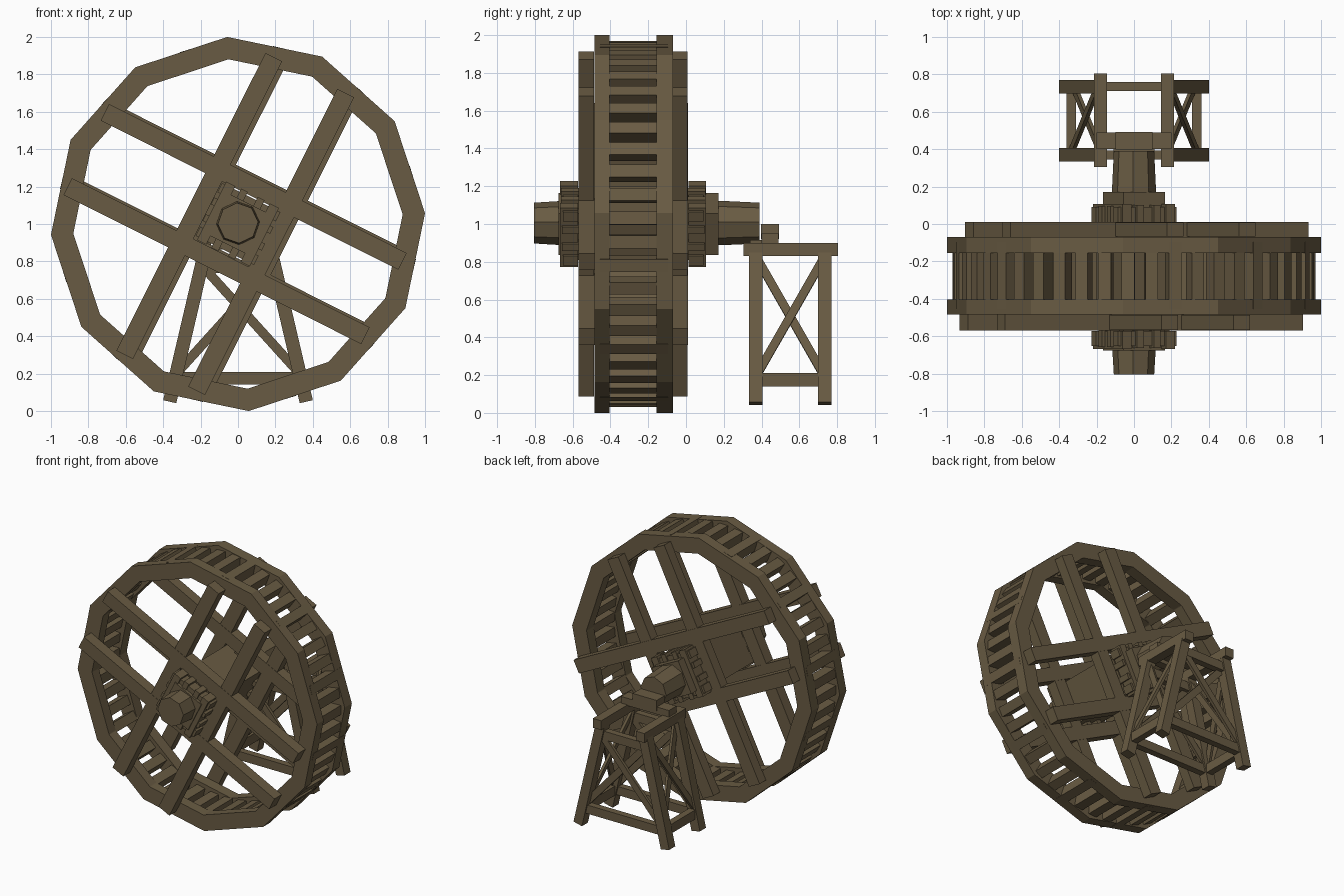
import bpy, bmesh, math
from mathutils import Vector, Matrix

if "Cube" in bpy.data.objects:
    bpy.data.objects.remove(bpy.data.objects["Cube"])

wood = bpy.data.materials.new("weathered_wood")
wood.use_nodes = True
WOOD = (0.141, 0.105, 0.056, 1)
wood.diffuse_color = WOOD
wood.node_tree.nodes["Principled BSDF"].inputs["Base Color"].default_value = WOOD

HUB = Vector((0, 0, 1.0))     # wheel axis runs along y at this height
TILT = math.radians(26.6)     # how far the wheel is turned


def finish(name, bm):
    bmesh.ops.recalc_face_normals(bm, faces=bm.faces)
    me = bpy.data.meshes.new(name)
    bm.to_mesh(me)
    bm.free()
    me.materials.append(wood)
    ob = bpy.data.objects.new(name, me)
    bpy.context.collection.objects.link(ob)
    return ob


def add_box(bm, size, matrix):
    bmesh.ops.create_cube(bm, size=1, matrix=matrix @ Matrix.Diagonal((*size, 1)))


def bar(bm, a, b, width, depth, side):
    """Straight timber from a to b; width is measured along the side direction."""
    a, b, side = Vector(a), Vector(b), Vector(side)
    z = (b - a).normalized()
    x = (side - z * side.dot(z)).normalized()
    y = z.cross(x)
    m = Matrix((x, y, z)).transposed().to_4x4()
    m.translation = (a + b) / 2
    add_box(bm, (width, depth, (b - a).length), m)


def wheel_box(bm, angle, u, v, size_u, size_v, y0, y1, centre=HUB):
    """Box at (u, v) in the wheel plane, the plane being turned by angle."""
    m = (Matrix.Translation(centre) @ Matrix.Rotation(-angle, 4, 'Y')
         @ Matrix.Translation((u, (y0 + y1) / 2, v)))
    add_box(bm, (size_u, abs(y1 - y0), size_v), m)


# Twelve-sided rims
def rim(name, y0, y1):
    bm = bmesh.new()
    loops = []
    for k in range(12):
        a = math.radians(3.3 + 30 * k)
        loops.append([bm.verts.new((r * math.cos(a), y, HUB.z + r * math.sin(a)))
                      for r, y in ((1.0017, y0), (1.0017, y1), (0.882, y1), (0.882, y0))])
    for k in range(12):
        p, q = loops[k], loops[(k + 1) % 12]
        for j in range(4):
            n = (j + 1) % 4
            bm.faces.new((p[j], p[n], q[n], q[j]))
    finish(name, bm)


rim("front_rim", -0.485, -0.405)
rim("back_rim", -0.155, -0.07)

# Slats between the rims
bm = bmesh.new()
for k in range(48):
    wheel_box(bm, math.radians(1.875 + 7.5 * k), 0.925, 0, 0.088, 0.068, -0.455, -0.095)
finish("rim_slats", bm)


# Crossed spoke beams on each face of the wheel
def spokes(name, y0, y1, shift):
    bm = bmesh.new()
    c = HUB + Vector((shift, 0, 0))
    for s in (-1, 1):
        wheel_box(bm, -TILT, 0, s * 0.222, 1.78, 0.1, y0, y1, c)
        wheel_box(bm, -TILT, s * 0.215, 0, 0.1, 1.78, y0 + 0.002, y1 - 0.002, c)
    finish(name, bm)


spokes("front_spokes", -0.57, -0.485, -0.015)
spokes("back_spokes", -0.07, 0.01, 0.015)

# Square hub: wide core inside the wheel, slimmer collar through it
bm = bmesh.new()
wheel_box(bm, -TILT, 0, 0, 0.3, 0.3, -0.56, 0.0)
wheel_box(bm, -TILT, 0, 0, 0.246, 0.246, -0.675, 0.172)
finish("hub_core", bm)


# Clamping timbers and wedges round the hub on each face
def clamps(name, y, d):
    bm = bmesh.new()
    for s in (-1, 1):
        wheel_box(bm, -TILT, 0, s * 0.13, 0.35, 0.055, y, y + d * 0.08)
        wheel_box(bm, -TILT, s * 0.13, 0, 0.055, 0.35, y, y + d * 0.095)
        for t in (-0.05, 0.05):
            wheel_box(bm, -TILT, t, s * 0.142, 0.04, 0.07, y - d * 0.06, y + d * 0.09)
            wheel_box(bm, -TILT, s * 0.142, t, 0.07, 0.04, y - d * 0.06, y + d * 0.085)
    finish(name, bm)


clamps("front_hub_clamps", -0.572, -1)
clamps("back_hub_clamps", 0.012, 1)

# Eight-sided axle, slightly tapered at the ends
bm = bmesh.new()
sections = []
for y, r in ((-0.805, 0.108), (-0.66, 0.117), (0.2, 0.117), (0.39, 0.108)):
    sections.append([bm.verts.new((r * math.cos(a), y, HUB.z + 0.005 + r * math.sin(a)))
                     for a in (math.radians(3 + 45 * k) for k in range(8))])
for p, q in zip(sections, sections[1:]):
    for k in range(8):
        n = (k + 1) % 8
        bm.faces.new((p[k], p[n], q[n], q[k]))
bm.faces.new(sections[0])
bm.faces.new(sections[-1])
finish("axle", bm)

# Trestle behind the wheel
FRONT_Y, BACK_Y = 0.369, 0.735
LEG_TOP, LEG_FOOT = (0.18, 0.84), (0.365, 0.05)


def leg_x(z):
    t = (z - LEG_FOOT[1]) / (LEG_TOP[1] - LEG_FOOT[1])
    return LEG_FOOT[0] + t * (LEG_TOP[0] - LEG_FOOT[0])


legs, rails, ties, braces = (bmesh.new() for _ in range(4))
for s in (-1, 1):
    bar(rails, (s * 0.18, 0.305, 0.865), (s * 0.18, 0.805, 0.865), 0.07, 0.07, (1, 0, 0))
    bar(ties, (s * leg_x(0.175), FRONT_Y, 0.175), (s * leg_x(0.175), BACK_Y, 0.175),
        0.05, 0.07, (1, 0, 0))
    for y in (FRONT_Y, BACK_Y):
        bar(legs, (s * LEG_FOOT[0], y, LEG_FOOT[1]), (s * LEG_TOP[0], y, LEG_TOP[1]),
            0.072, 0.072, (0, 1, 0))
        # diagonal across the trestle
        bar(braces, (-s * leg_x(0.2), y + s * 0.012, 0.2), (s * leg_x(0.78), y + s * 0.012, 0.78),
            0.022, 0.05, (0, 1, 0))
    # diagonals along the sloping sides
    for y0, y1, d in ((FRONT_Y, BACK_Y, 0.01), (BACK_Y, FRONT_Y, -0.01)):
        bar(braces, (s * (leg_x(0.19) + d), y0, 0.19), (s * (leg_x(0.83) + d), y1, 0.83),
            0.02, 0.045, (1, 0, 0.23 * s))
for y in (FRONT_Y, BACK_Y):
    for z in (0.175, 0.77):
        bar(ties, (-leg_x(z), y, z), (leg_x(z), y, z), 0.05, 0.065, (0, 1, 0))
finish("trestle_legs", legs)
finish("trestle_rails", rails)
finish("trestle_ties", ties)
finish("trestle_braces", braces)

# Bearing block that carries the axle end
bm = bmesh.new()
bar(bm, (-0.2, 0.445, 0.922), (0.2, 0.445, 0.922), 0.09, 0.055, (0, 1, 0))
bar(bm, (-0.1, 0.445, 0.96), (0.1, 0.445, 0.96), 0.096, 0.08, (0, 1, 0))
bar(bm, (-0.11, 0.37, 0.89), (0.11, 0.37, 0.89), 0.06, 0.05, (0, 1, 0))
finish("axle_bearing", bm)
